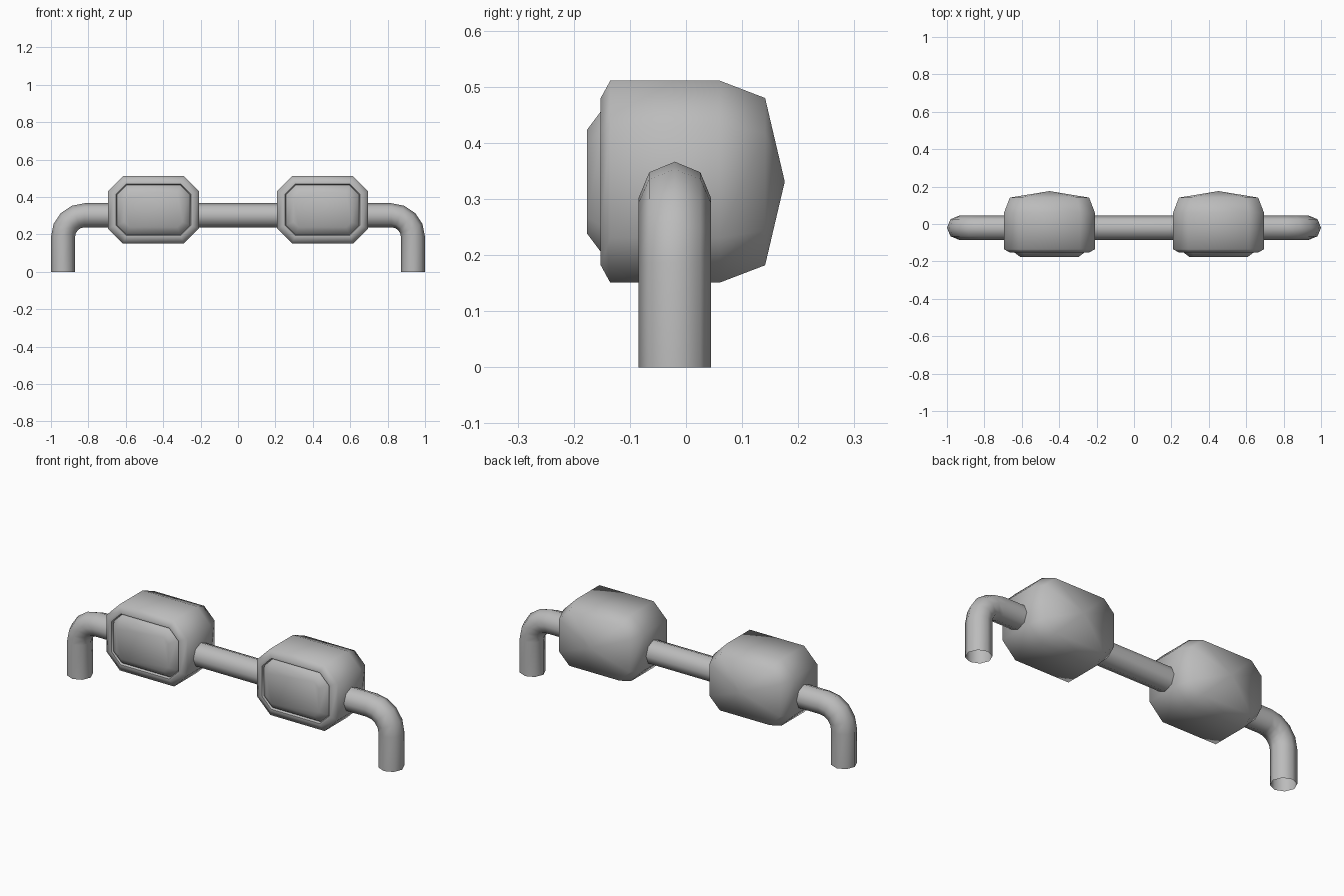
import bpy, bmesh, math
from mathutils import Vector

if "Cube" in bpy.data.objects:
    bpy.data.objects.remove(bpy.data.objects["Cube"])

grey = bpy.data.materials.new("plain grey")
grey.use_nodes = True
grey.diffuse_color = (0.5, 0.5, 0.5, 1)
grey.node_tree.nodes["Principled BSDF"].inputs["Base Color"].default_value = (0.5, 0.5, 0.5, 1)


def finish(bm, name, angle):
    """Turn a bmesh into a smooth-shaded object."""
    bmesh.ops.recalc_face_normals(bm, faces=bm.faces)
    mesh = bpy.data.meshes.new(name)
    bm.to_mesh(mesh)
    bm.free()
    mesh.materials.append(grey)
    obj = bpy.data.objects.new(name, mesh)
    bpy.context.collection.objects.link(obj)
    bpy.ops.object.select_all(action="DESELECT")
    obj.select_set(True)
    bpy.context.view_layer.objects.active = obj
    bpy.ops.object.shade_smooth_by_angle(angle=math.radians(angle))
    return obj


def bridge(bm, a, b):
    n = len(a)
    for i in range(n):
        j = (i + 1) % n
        bm.faces.new((a[i], a[j], b[j], b[i]))


# Chamfered rectangle, shrunk evenly inwards by inset
HALF_W, HALF_H, CUT = 0.243, 0.18, 0.08


def octagon(bm, x, y, inset):
    w, h = HALF_W - inset, HALF_H - inset
    c = CUT - inset * 0.586
    pts = [(w, h - c), (w - c, h), (c - w, h), (-w, h - c),
           (-w, c - h), (c - w, -h), (w - c, -h), (w, c - h)]
    return [bm.verts.new((x + px, y, 0.331 + pz)) for px, pz in pts]


# Lamp housings: lens, groove, rim, body and pointed back, as (y, inset)
RINGS = [(-0.176, 0.087), (-0.152, 0.055), (-0.140, 0.047), (-0.152, 0.042),
         (-0.152, 0.031), (-0.135, 0.0), (0.06, 0.0), (0.141, 0.031)]
for side, x in (("left", 0.452), ("right", -0.452)):
    bm = bmesh.new()
    loops = [octagon(bm, x, y, inset) for y, inset in RINGS]
    bm.faces.new(loops[0])
    for a, b in zip(loops, loops[1:]):
        bridge(bm, a, b)
    tip = bm.verts.new((x, 0.176, 0.331))
    last = loops[-1]
    for i in range(8):
        bm.faces.new((last[i], last[(i + 1) % 8], tip))
    finish(bm, side + "_lamp", 62)

# Bent support pipe, eight sided and open at both feet
RADIUS, BEND, LEG_X, BAR_Z = 0.0645, 0.115, 0.9355, 0.302
half = [(LEG_X, 0.0, 0.0)]
for i in range(5):
    t = math.radians(90) * i / 4
    half.append((LEG_X - BEND + BEND * math.cos(t), BAR_Z - BEND + BEND * math.sin(t), t))
path = half + [(-x, z, math.pi - t) for x, z, t in reversed(half)]

bm = bmesh.new()
rings = []
for x, z, t in path:
    out = Vector((math.cos(t), 0, math.sin(t)))
    centre = Vector((x, -0.02, z))
    ring = []
    for k in range(8):
        a = math.tau * k / 8
        ring.append(bm.verts.new(centre + RADIUS * (out * math.cos(a) + Vector((0, math.sin(a), 0)))))
    rings.append(ring)
for a, b in zip(rings, rings[1:]):
    bridge(bm, a, b)
finish(bm, "support_pipe", 62)
